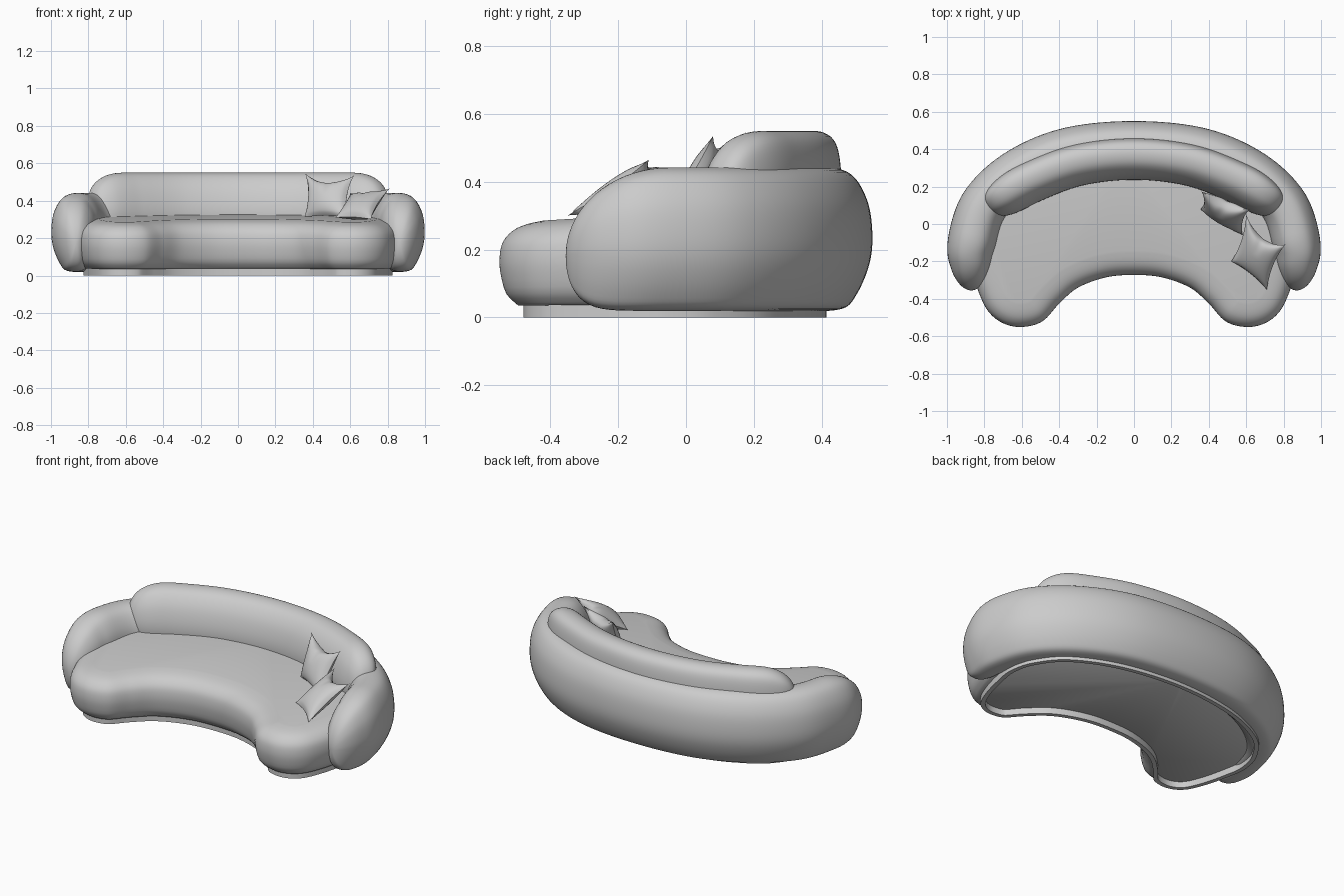
import bpy, bmesh, math
from mathutils import Vector

cube = bpy.data.objects.get("Cube")
if cube:
    bpy.data.objects.remove(cube, do_unlink=True)

fabric = bpy.data.materials.new("grey_fabric")
fabric.use_nodes = True
GREY = (0.6, 0.6, 0.6, 1)
fabric.diffuse_color = GREY
fabric.node_tree.nodes["Principled BSDF"].inputs["Base Color"].default_value = GREY


def finish(name, bm, angle=50):
    bmesh.ops.remove_doubles(bm, verts=bm.verts, dist=0.0002)
    bmesh.ops.recalc_face_normals(bm, faces=bm.faces)
    mesh = bpy.data.meshes.new(name)
    bm.to_mesh(mesh)
    bm.free()
    mesh.materials.append(fabric)
    obj = bpy.data.objects.new(name, mesh)
    bpy.context.collection.objects.link(obj)
    bpy.ops.object.select_all(action='DESELECT')
    obj.select_set(True)
    bpy.context.view_layer.objects.active = obj
    bpy.ops.object.shade_smooth_by_angle(angle=math.radians(angle))
    return obj


def spline(points, closed, steps=8):
    """Smooth curve through 2D points."""
    p = [Vector(q) for q in points]
    n = len(p)
    pick = (lambda i: p[i % n]) if closed else (lambda i: p[min(max(i, 0), n - 1)])
    out = []
    for i in range(n if closed else n - 1):
        a, b, c, d = (pick(i + k) for k in (-1, 0, 1, 2))
        for j in range(steps):
            t = j / steps
            out.append(0.5 * (2 * b + (c - a) * t + (2 * a - 5 * b + 4 * c - d) * t * t
                              + (3 * b - a - 3 * c + d) * t ** 3))
    return out if closed else out + [p[-1]]


def mirrored(half):
    """Left half starting on the centre line -> full path from -x to +x."""
    return [(-x, y) for x, y in reversed(half[1:])] + half


def loft(bm, rings, wrap=False):
    rows = [[bm.verts.new(co) for co in ring] for ring in rings]
    pairs = list(zip(rows, rows[1:])) + ([(rows[-1], rows[0])] if wrap else [])
    for a, b in pairs:
        for i in range(len(a)):
            j = (i + 1) % len(a)
            bm.faces.new((a[i], a[j], b[j], b[i]))
    return rows


def inset(outline, d):
    n = len(outline)
    out = []
    for i, p in enumerate(outline):
        t = (outline[(i + 1) % n] - outline[i - 1]).normalized()
        out.append(p + Vector((t.y, -t.x)) * d)
    return out


def sweep(name, half_path, section, cap, power, z_mid):
    """Sweep an (outward, z) section along a path with rounded ends."""
    path = spline(mirrored(half_path), False, 16)
    dist = [0]
    for a, b in zip(path, path[1:]):
        dist.append(dist[-1] + (b - a).length)
    total = dist[-1]

    def at(s):
        i = max(k for k in range(len(path) - 1) if dist[k] <= max(s, 0))
        return path[i].lerp(path[i + 1], (s - dist[i]) / (dist[i + 1] - dist[i]))

    ends = [cap * (1 - math.cos(math.pi / 2 * k / 18)) for k in range(18)]
    middle = [cap + (total - 2 * cap) * k / 70 for k in range(71)]
    stations = ends + middle + [total - s for s in reversed(ends)]
    profile = spline(section, True, 5)
    rings = []
    for s in stations:
        t = max(0, 1 - min(s, total - s) / cap)
        width = max(0, 1 - t ** power) ** (1 / power)
        low = math.sqrt(max(0, 1 - t ** 6))
        tan = (at(min(s + 0.012, total)) - at(max(s - 0.012, 0))).normalized()
        out = Vector((-tan.y, tan.x))
        ring = []
        for u, z in profile:
            q = at(s) + out * u * width
            ring.append((q.x, q.y, z_mid + (z - z_mid) * (width if z > z_mid else low)))
        rings.append(ring)
    bm = bmesh.new()
    loft(bm, rings)
    return finish(name, bm, 60)


# Kidney outline shared by seat and plinth, counted clockwise from the front
half = [(0, -0.272), (0.15, -0.285), (0.3, -0.34), (0.4, -0.425), (0.49, -0.52),
        (0.6, -0.55), (0.7, -0.53), (0.78, -0.465), (0.835, -0.35), (0.875, -0.2),
        (0.895, -0.05), (0.85, 0.12), (0.7, 0.3), (0.4, 0.435), (0, 0.485)]
kidney = spline(half + [(-x, y) for x, y in reversed(half[1:-1])], True, 8)
kidney.reverse()

# Seat: rounded side, gently rising towards the back
bm = bmesh.new()
rim = spline([(0.055, 0.035), (0.02, 0.07), (0.003, 0.13), (0, 0.18), (0.01, 0.225),
              (0.04, 0.257), (0.08, 0.273), (0.13, 0.281)], False, 3)
rows = loft(bm, [[(p.x, p.y, z + 0.06 * (p.y + 0.5) * z / 0.281) for p in inset(kidney, d)]
                 for d, z in rim])
bm.faces.new(rows[0])
bm.faces.new(rows[-1])
finish("seat", bm)

# Plinth: thin hollow ring under the seat
bm = bmesh.new()
loft(bm, [[(p.x, p.y, z) for p in inset(kidney, d)]
          for d, z in ((0.07, 0), (0.07, 0.045), (0.095, 0.045), (0.095, 0))], True)
finish("plinth", bm, 30)

# Wraparound back and arms
sweep("back_and_arms",
      [(0, 0.42), (0.35, 0.385), (0.62, 0.27), (0.8, 0.1), (0.868, -0.1),
       (0.875, -0.22), (0.865, -0.355)],
      [(-0.06, 0.03), (0.04, 0.025), (0.085, 0.07), (0.122, 0.16), (0.13, 0.25),
       (0.115, 0.345), (0.07, 0.42), (0, 0.442), (-0.07, 0.42), (-0.12, 0.34),
       (-0.13, 0.24), (-0.11, 0.12)], 0.305, 2, 0.18)

# Leaning back cushion
sweep("back_cushion",
      [(0, 0.35), (0.3, 0.317), (0.55, 0.225), (0.7, 0.14), (0.785, 0.08)],
      [(-0.09, 0.25), (0.08, 0.25), (0.105, 0.36), (0.105, 0.46), (0.085, 0.525),
       (0.035, 0.55), (-0.03, 0.535), (-0.08, 0.475), (-0.108, 0.39), (-0.112, 0.31)],
      0.24, 2.5, 0.34)


def pillow(name, low_a, low_b, high_a, high_b, bulge=0.05, n=20):
    """Soft pillow with pointed corners and a dented upper edge."""
    a, b, c, d = map(Vector, (low_a, low_b, high_a, high_b))
    normal = (b - a).cross(c - a).normalized()
    bm = bmesh.new()
    for side in (1, -1):
        grid = []
        for j in range(n + 1):
            row = []
            for i in range(n + 1):
                u, v = 2 * i / n - 1, 2 * j / n - 1
                fu, fv = 1 - u * u, 1 - v * v
                pu = u * (1 - 0.15 * fv)
                pv = v * (1 - (0.42 if v > 0 else 0.1) * fu * abs(v))
                low, high = a.lerp(b, (pu + 1) / 2), c.lerp(d, (pu + 1) / 2)
                puff = bulge * (fu * fv) ** 0.55
                crease = 0.3 * math.exp(-(u / 0.18) ** 2) * max(0, v)
                row.append(bm.verts.new(low.lerp(high, (pv + 1) / 2)
                                        + normal * side * puff * (1 - crease)))
            grid.append(row)
        for j in range(n):
            for i in range(n):
                bm.faces.new((grid[j][i], grid[j][i + 1], grid[j + 1][i + 1], grid[j + 1][i]))
    return finish(name, bm, 50)


# Two scatter pillows by the left arm
pillow("inner_pillow", (0.355, 0.08, 0.31), (0.58, -0.06, 0.31),
       (0.36, 0.175, 0.545), (0.62, 0.08, 0.535))
pillow("outer_pillow", (0.52, -0.2, 0.31), (0.71, -0.35, 0.30),
       (0.6, 0.05, 0.44), (0.81, -0.11, 0.465))
